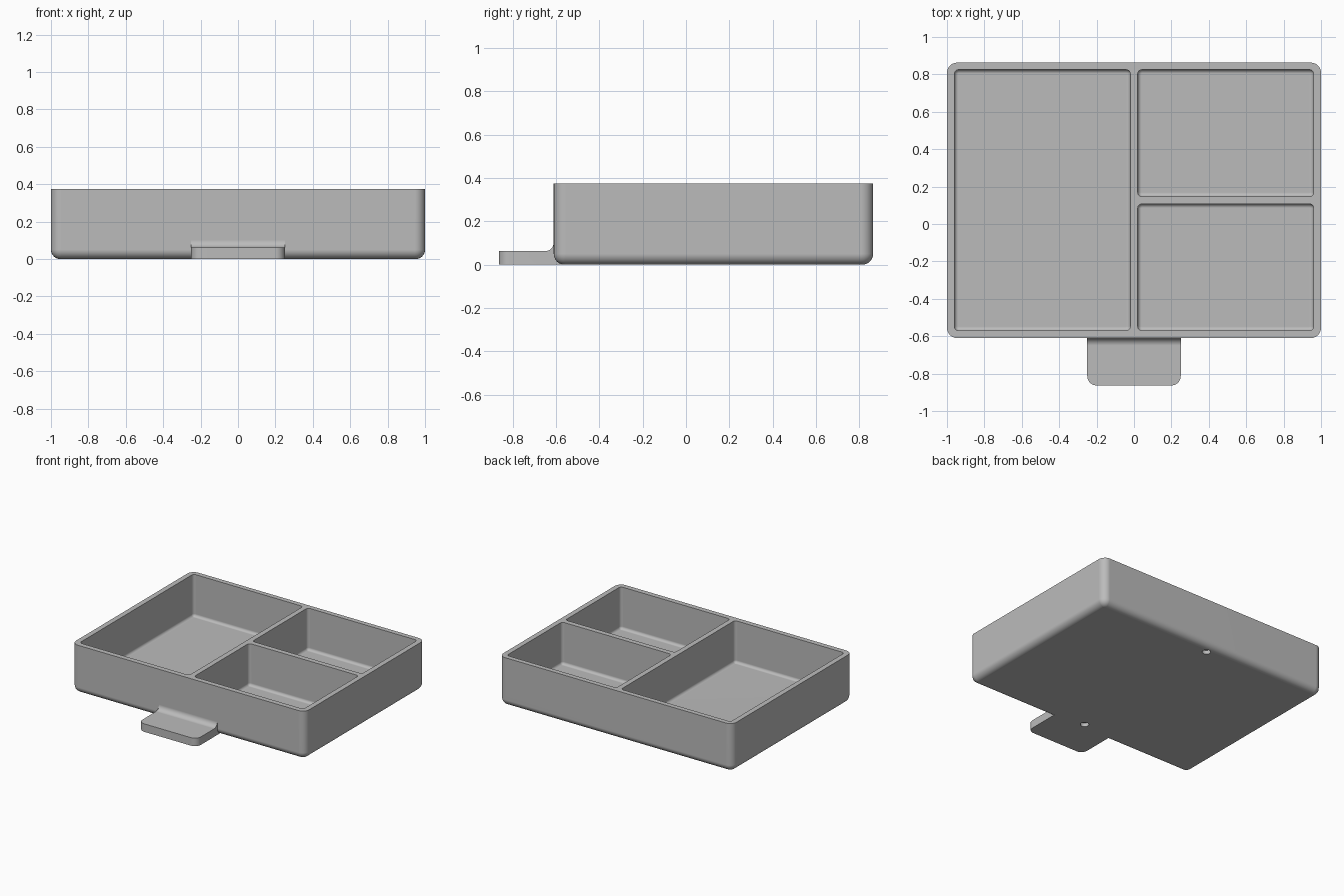
import bpy, bmesh
from math import sin, cos, pi

if "Cube" in bpy.data.objects:
    bpy.data.objects.remove(bpy.data.objects["Cube"])

grey = bpy.data.materials.new("plain_grey")
grey.use_nodes = True
grey.diffuse_color = (0.5, 0.5, 0.5, 1)
grey.node_tree.nodes["Principled BSDF"].inputs["Base Color"].default_value = (0.5, 0.5, 0.5, 1)


def finish(bm, name):
    bmesh.ops.recalc_face_normals(bm, faces=bm.faces)
    mesh = bpy.data.meshes.new(name)
    bm.to_mesh(mesh)
    bm.free()
    obj = bpy.data.objects.new(name, mesh)
    obj.data.materials.append(grey)
    bpy.context.collection.objects.link(obj)
    return obj


def tub(name, x0, x1, y0, y1, z0, z1, corner, fillet, steps=6):
    """Block with rounded upright corners and a rounded bottom edge."""
    bm = bmesh.new()
    levels = [(fillet * (1 - cos(a)), z0 + fillet * (1 - sin(a)))
              for a in [pi / 2 * (1 - i / steps) for i in range(steps + 1)]]
    levels.append((0, z1))
    corners = [(x1 - corner, y1 - corner), (x0 + corner, y1 - corner),
               (x0 + corner, y0 + corner), (x1 - corner, y0 + corner)]
    rings = []
    for inset, z in levels:
        r = corner - inset
        ring = []
        for q, (cx, cy) in enumerate(corners):
            for i in range(steps + 1):
                a = pi / 2 * (q + i / steps)
                ring.append(bm.verts.new((cx + r * cos(a), cy + r * sin(a), z)))
        rings.append(ring)
    for low, high in zip(rings, rings[1:]):
        for i in range(len(low)):
            j = (i + 1) % len(low)
            bm.faces.new((low[i], low[j], high[j], high[i]))
    bm.faces.new(rings[0])
    bm.faces.new(rings[-1])
    return finish(bm, name)


def combine(target, tool, operation):
    mod = target.modifiers.new("join", 'BOOLEAN')
    mod.operation = operation
    mod.solver = 'EXACT'
    mod.object = tool
    bpy.context.view_layer.objects.active = target
    bpy.ops.object.modifier_apply(modifier=mod.name)
    bpy.data.objects.remove(tool)


# Outer tray body
tray = tub("divided_tray", -1, 1, -0.61, 0.863, 0, 0.375, 0.055, 0.05)

# Pull tab, with a concave blend into the front wall
bm = bmesh.new()
profile = [(-0.5, 0), (-0.863, 0), (-0.863, 0.062)]
profile += [(-0.65 + 0.04 * sin(a), 0.102 - 0.04 * cos(a))
            for a in [pi / 2 * i / 8 for i in range(9)]]
profile.append((-0.5, 0.102))
face = bm.faces.new([bm.verts.new((-0.25, y, z)) for y, z in profile])
side = bmesh.ops.extrude_face_region(bm, geom=[face])
bmesh.ops.translate(bm, vec=(0.5, 0, 0),
                    verts=[g for g in side["geom"] if isinstance(g, bmesh.types.BMVert)])
front_edges = [e for e in bm.edges if all(v.co.y < -0.86 for v in e.verts)
               and abs(e.verts[0].co.x - e.verts[1].co.x) < 0.01]
bmesh.ops.bevel(bm, geom=front_edges, offset=0.05, segments=8, profile=0.5, affect='EDGES')
combine(tray, finish(bm, "pull_tab"), 'UNION')

# Three compartments
for x0, x1, y0, y1 in [(-0.96, -0.02, -0.57, 0.825),
                       (0.02, 0.96, -0.57, 0.107),
                       (0.02, 0.96, 0.147, 0.825)]:
    combine(tray, tub("compartment_cutter", x0, x1, y0, y1, 0.05, 0.5, 0.022, 0.021), 'DIFFERENCE')

# Two shallow round sockets underneath
for y in (-0.54, 0.79):
    bm = bmesh.new()
    bmesh.ops.create_cone(bm, cap_ends=True, segments=24, radius1=0.03, radius2=0.03, depth=0.06)
    bmesh.ops.translate(bm, vec=(0, y, 0), verts=bm.verts)
    combine(tray, finish(bm, "socket_cutter"), 'DIFFERENCE')

# Smooth rounded edges, flat large faces
bpy.ops.object.select_all(action='DESELECT')
tray.select_set(True)
bpy.context.view_layer.objects.active = tray
bpy.ops.object.shade_smooth_by_angle(angle=pi / 6)
weighted = tray.modifiers.new("even_shading", 'WEIGHTED_NORMAL')
weighted.keep_sharp = True
